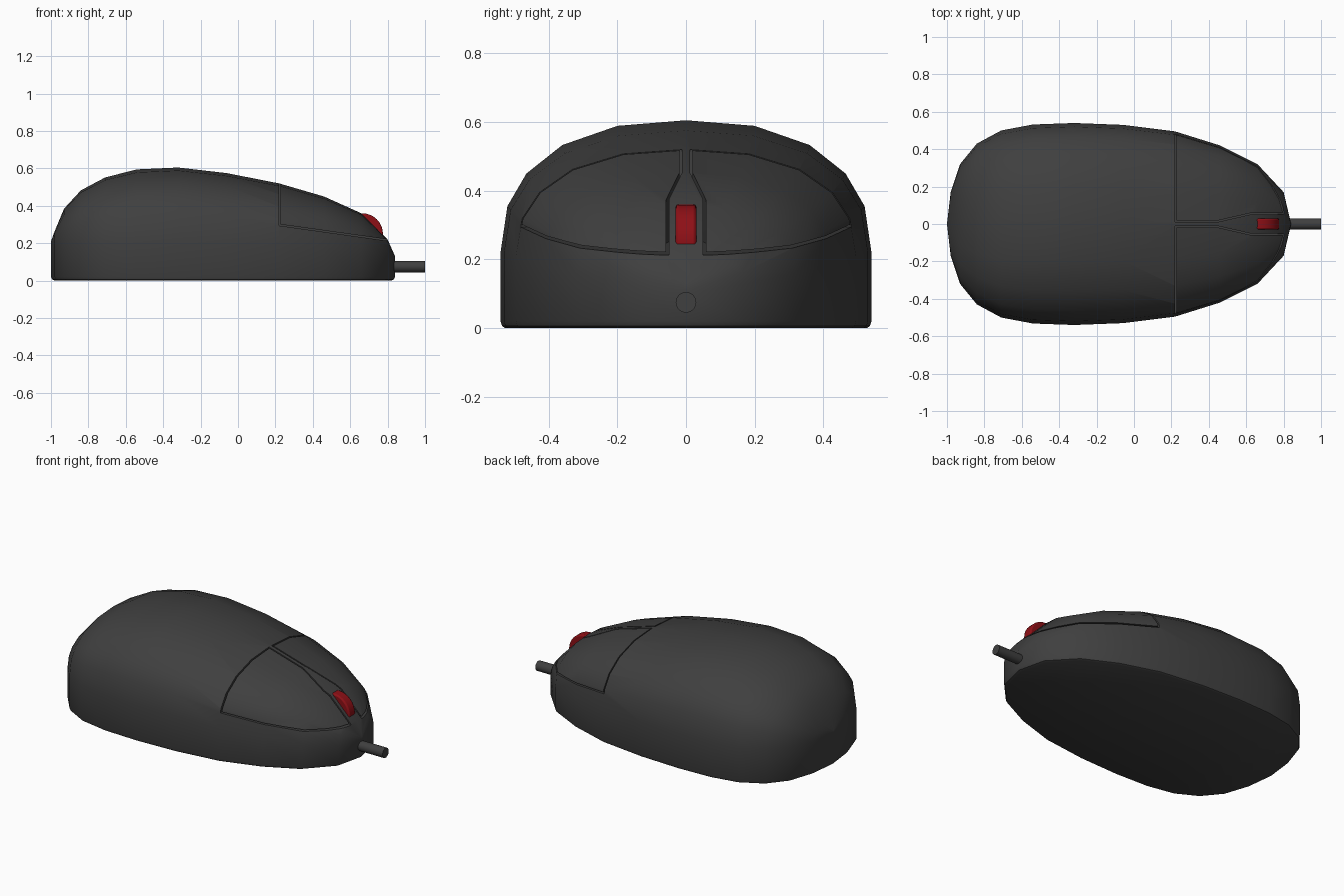
import bpy, bmesh, math

if "Cube" in bpy.data.objects:
    bpy.data.objects.remove(bpy.data.objects["Cube"])

def material(name, rgb):
    m = bpy.data.materials.new(name)
    m.diffuse_color = (*rgb, 1)
    m.use_nodes = True
    m.node_tree.nodes["Principled BSDF"].inputs["Base Color"].default_value = m.diffuse_color
    return m

DARK = material("dark_plastic", (0.05, 0.05, 0.05))
RED = material("red_rubber", (0.27, 0.005, 0.008))

def finish(bm, name, mat):
    bmesh.ops.recalc_face_normals(bm, faces=bm.faces)
    me = bpy.data.meshes.new(name)
    bm.to_mesh(me)
    bm.free()
    ob = bpy.data.objects.new(name, me)
    bpy.context.collection.objects.link(ob)
    me.materials.append(mat)
    return ob

def select(ob):
    bpy.ops.object.select_all(action='DESELECT')
    ob.select_set(True)
    bpy.context.view_layer.objects.active = ob

def smooth(ob, angle=35):
    select(ob)
    bpy.ops.object.shade_smooth_by_angle(angle=math.radians(angle))

def boolean(ob, cutter, op):
    select(ob)
    m = ob.modifiers.new("cut", 'BOOLEAN')
    m.operation, m.object, m.solver = op, cutter, 'EXACT'
    bpy.ops.object.modifier_apply(modifier=m.name)
    bpy.data.objects.remove(cutter)

# Stations along the shell: x, half width, top height, shoulder height
STATIONS = [(-1, 0, .21, .19), (-.98, .17, .265, .2), (-.93, .32, .385, .21),
            (-.84, .43, .483, .22), (-.71, .50, .552, .22), (-.54, .532, .595, .22),
            (-.32, .54, .605, .22), (-.06, .53, .575, .22), (.22, .495, .52, .21),
            (.46, .42, .45, .19), (.66, .32, .36, .16), (.80, .17, .22, .13),
            (.84, 0, .13, .10)]
ARCH = [1, .963, .86, .667, .37, 0]

def shell(name):
    bm = bmesh.new()
    rings = []
    for x, w, h, b in STATIONS:
        half = [(.975, 0), (.992, .006), (1, .02)]
        half = [(k, k * w, z) for k, z in half]
        for r in ARCH:
            half.append((1, r * w, b + (h - b) * (1 - r ** 2.35) ** (1 / 2.35)))
        full = half + [(k, -y, z) for k, y, z in half[-2::-1]]
        rings.append([bm.verts.new((-.08 + (x + .08) * k, y, z)) for k, y, z in full])
    for a, c in zip(rings, rings[1:]):
        n = len(a)
        for i in range(n):
            j = (i + 1) % n
            bm.faces.new((a[i], a[j], c[j], c[i]))
    bmesh.ops.remove_doubles(bm, verts=bm.verts, dist=1e-5)
    return finish(bm, name, DARK)

# Prism bounding one button; grow widens it to leave a seam
def button_prism(side, grow=0):
    g = grow
    plan = [(.226 - g, .019 - g), (.45, .019 - g), (.62, .058 - g),
            (1, .058 - g), (1, .7), (.226 - g, .7)]
    bm = bmesh.new()
    low = [bm.verts.new((x, side * y, .302 - .14 * (x - .22) - g)) for x, y in plan]
    top = [bm.verts.new((x, side * y, .8)) for x, y in plan]
    bm.faces.new(low)
    bm.faces.new(top)
    for i in range(6):
        j = (i + 1) % 6
        bm.faces.new((low[i], low[j], top[j], top[i]))
    ob = finish(bm, "button_cutter", DARK)
    ob.hide_render = True
    return ob

# Shell with button openings
body = shell("body_shell")
for s in (-1, 1):
    boolean(body, button_prism(s, .008), 'DIFFERENCE')
smooth(body)

# Two click buttons filling the openings
for s, name in ((-1, "right_button"), (1, "left_button")):
    button = shell(name)
    boolean(button, button_prism(s), 'INTERSECT')
    smooth(button)

# Scroll wheel
bpy.ops.mesh.primitive_cylinder_add(vertices=32, radius=.11, depth=.06,
                                    location=(.665, 0, .25), rotation=(math.pi / 2, 0, 0))
wheel = bpy.context.object
wheel.name = "scroll_wheel"
wheel.data.materials.append(RED)
bev = wheel.modifiers.new("bevel", 'BEVEL')
bev.width, bev.segments = .008, 2
smooth(wheel)

# Cable stub
bpy.ops.mesh.primitive_cylinder_add(vertices=24, radius=.03, depth=.22,
                                    location=(.89, 0, .075), rotation=(0, math.pi / 2, 0))
cable = bpy.context.object
cable.name = "cable"
cable.data.materials.append(DARK)
smooth(cable)
